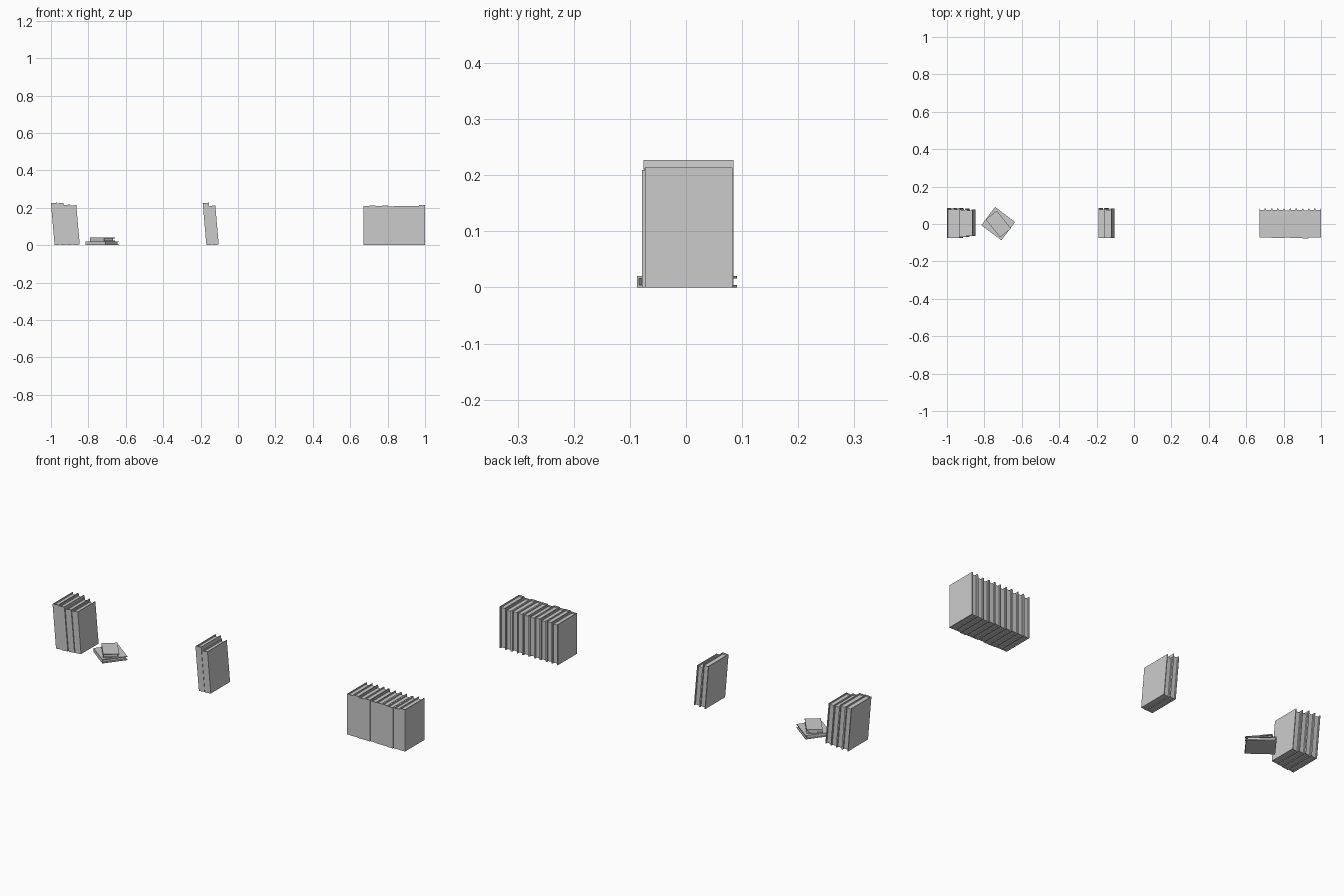
import bpy, bmesh
from math import radians, cos, sin
from mathutils import Matrix

if "Cube" in bpy.data.objects:
    bpy.data.objects.remove(bpy.data.objects["Cube"])

COVER = 0.004    # board thickness
INSET = 0.007    # page block set back from the cover edges


def prism(bm, outline, z0, z1):
    """Extrude an xy outline from z0 to z1."""
    f = bm.faces.new([bm.verts.new((x, y, z0)) for x, y in outline])
    top = bmesh.ops.extrude_face_region(bm, geom=[f])["geom"]
    for v in top:
        if isinstance(v, bmesh.types.BMVert):
            v.co.z = z1


def book(name, t, d, h, matrix):
    """Upright book: left bottom spine corner at the origin, spine facing -y."""
    bm = bmesh.new()
    c = COVER
    # wrapped cover: two boards joined by the spine
    prism(bm, [(0, 0), (t, 0), (t, d), (t - c, d), (t - c, c), (c, c), (c, d), (0, d)], 0, h)
    # page block
    prism(bm, [(c, c), (t - c, c), (t - c, d - INSET), (c, d - INSET)], INSET / 2, h - INSET)
    bmesh.ops.recalc_face_normals(bm, faces=bm.faces)
    bm.transform(matrix)
    me = bpy.data.meshes.new(name)
    bm.to_mesh(me)
    bm.free()
    ob = bpy.data.objects.new(name, me)
    bpy.context.collection.objects.link(ob)


def row(name, x, t, books, lean=0):
    """Row of books (height, front y, back y), all leaning left by the same angle."""
    for i, (h, y0, y1) in enumerate(books):
        m = Matrix.Translation((x, y0, 0)) @ Matrix.Rotation(-radians(lean), 4, 'Y')
        book(f"{name}_{i + 1}", t, y1 - y0, h, m)
        x += t / cos(radians(lean))


def flat_book(name, x, y, z, length, d, t, angle):
    """Book lying on its side, centred at x, y."""
    lay = Matrix.Rotation(radians(90), 4, 'Y')
    m = (Matrix.Translation((x, y, z)) @ Matrix.Rotation(radians(angle), 4, 'Z')
         @ Matrix.Translation((-length / 2, -d / 2, t)) @ lay)
    book(name, t, d, length, m)


# leaning group at the left end
row("left_leaning_book", -0.9805, 0.0335,
    [(0.225, -0.076, 0.085), (0.224, -0.076, 0.085),
     (0.215, -0.070, 0.083), (0.212, -0.065, 0.078)], lean=5)

# small stack lying flat
flat_book("stack_lower_book", -0.726, 0.002, 0, 0.134, 0.122, 0.02, -37)
flat_book("stack_upper_book", -0.725, 0.0, 0.02, 0.122, 0.075, 0.02, -51)

# leaning pair in the middle
row("middle_leaning_book", -0.169, 0.033,
    [(0.225, -0.076, 0.085), (0.210, -0.074, 0.083)], lean=5)

# upright row at the right end
row("upright_book", 0.67, 0.033,
    [(0.208, -0.073, 0.083), (0.212, -0.073, 0.083), (0.208, -0.076, 0.083),
     (0.212, -0.076, 0.083), (0.207, -0.072, 0.080), (0.210, -0.075, 0.083),
     (0.210, -0.075, 0.083), (0.209, -0.078, 0.080), (0.208, -0.073, 0.083),
     (0.214, -0.073, 0.083)])
